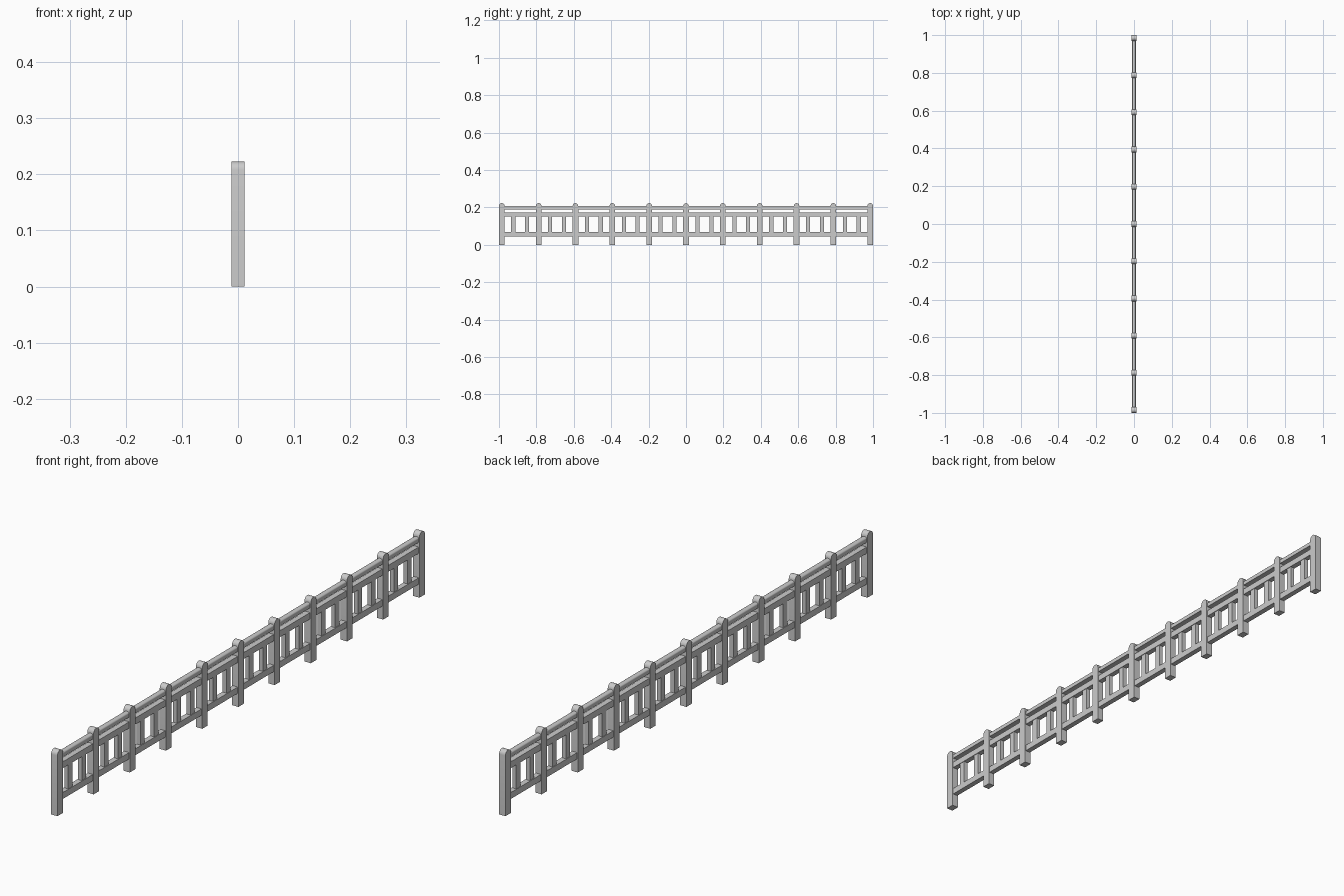
import bpy, bmesh, math

if "Cube" in bpy.data.objects:
    bpy.data.objects.remove(bpy.data.objects["Cube"])

POSTS, SPACING = 11, 0.197
HALF = SPACING * (POSTS - 1) / 2


def extrude(name, profile, axis, lo, hi):
    """Extrude a 2D profile along x (profile = y,z) or y (profile = x,z)."""
    bm = bmesh.new()
    def pt(p, t):
        return (t, p[0], p[1]) if axis == 'x' else (p[0], t, p[1])
    a = [bm.verts.new(pt(p, lo)) for p in profile]
    b = [bm.verts.new(pt(p, hi)) for p in profile]
    n = len(profile)
    bm.faces.new(a)
    bm.faces.new(b[::-1])
    for i in range(n):
        j = (i + 1) % n
        bm.faces.new((a[i], b[i], b[j], a[j]))
    bmesh.ops.recalc_face_normals(bm, faces=bm.faces)
    me = bpy.data.meshes.new(name)
    bm.to_mesh(me)
    bm.free()
    ob = bpy.data.objects.new(name, me)
    bpy.context.collection.objects.link(ob)
    bpy.context.view_layer.objects.active = ob
    ob.select_set(True)
    bpy.ops.object.shade_smooth_by_angle(angle=math.radians(35))
    ob.select_set(False)
    return ob


def domed(width, bottom, shoulder, rise, steps=10):
    """Upright profile with a rounded top."""
    r = width / 2
    arc = [(r * math.cos(math.pi * i / steps), shoulder + rise * math.sin(math.pi * i / steps))
           for i in range(steps + 1)]
    return [(-r, bottom), (r, bottom)] + arc


def rect(w, z0, z1):
    return [(-w / 2, z0), (w / 2, z0), (w / 2, z1), (-w / 2, z1)]


def place(source, name, y):
    ob = source.copy()
    ob.name = name
    ob.location.y = y
    bpy.context.collection.objects.link(ob)


# Round-topped posts
post = extrude("post", domed(0.03, 0, 0.208, 0.015), 'x', -0.012, 0.012)
post.location.y = -HALF
for i in range(1, POSTS):
    place(post, "post", -HALF + i * SPACING)

# Handrail with rounded top, then the two flat rails
extrude("handrail", domed(0.019, 0.19, 0.202, 0.006), 'y', -HALF, HALF)
extrude("upper_rail", rect(0.019, 0.152, 0.174), 'y', -HALF, HALF)
extrude("lower_rail", rect(0.019, 0.046, 0.068), 'y', -HALF, HALF)

# Two balusters in each bay
baluster = extrude("baluster", rect(0.022, 0.066, 0.154), 'x', -0.0075, 0.0075)
offsets = [-HALF + (i + 0.5) * SPACING + s * 0.037 for i in range(POSTS - 1) for s in (-1, 1)]
baluster.location.y = offsets[0]
for y in offsets[1:]:
    place(baluster, "baluster", y)
